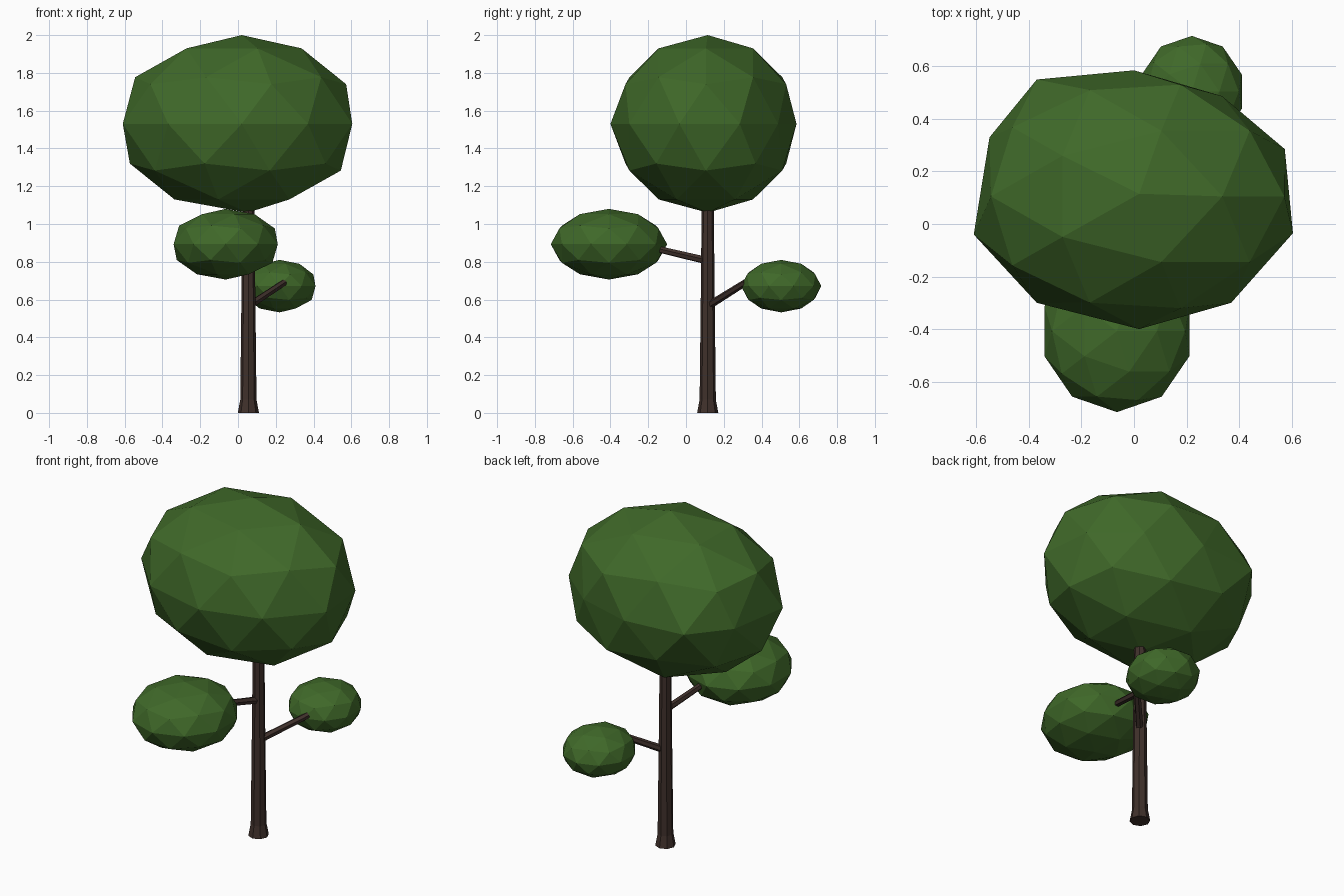
import bpy, bmesh, math
from mathutils import Vector

if "Cube" in bpy.data.objects:
    bpy.data.objects.remove(bpy.data.objects["Cube"])


def material(name, color):
    m = bpy.data.materials.new(name)
    m.diffuse_color = (*color, 1)
    m.use_nodes = True
    m.node_tree.nodes["Principled BSDF"].inputs["Base Color"].default_value = m.diffuse_color
    return m


bark = material("bark", (0.05, 0.03, 0.024))
leaf = material("leaf", (0.05, 0.14, 0.022))


def finish(name, bm, mat):
    bmesh.ops.recalc_face_normals(bm, faces=bm.faces)
    me = bpy.data.meshes.new(name)
    bm.to_mesh(me)
    bm.free()
    me.materials.append(mat)
    ob = bpy.data.objects.new(name, me)
    bpy.context.collection.objects.link(ob)
    return ob


def limb(name, rings, sides):
    """Tapered tube through (point, radius) rings, capped at both ends."""
    bm = bmesh.new()
    axis = (Vector(rings[-1][0]) - Vector(rings[0][0])).normalized()
    q = Vector((0, 0, 1)).rotation_difference(axis)
    loops = []
    for p, r in rings:
        loop = []
        for i in range(sides):
            a = 2 * math.pi * i / sides
            loop.append(bm.verts.new(Vector(p) + q @ Vector((r * math.cos(a), r * math.sin(a), 0))))
        loops.append(loop)
    for lo, hi in zip(loops, loops[1:]):
        for i in range(sides):
            j = (i + 1) % sides
            bm.faces.new((lo[i], lo[j], hi[j], hi[i]))
    bm.faces.new(loops[0][::-1])
    bm.faces.new(loops[-1])
    return finish(name, bm, bark)


def foliage(name, center, radii, equator=None, poles=None):
    """Faceted ball; optional hand-shaped waist ring (x, y) and pole (x, y)."""
    bm = bmesh.new()
    bmesh.ops.create_icosphere(bm, subdivisions=2, radius=1)
    for v in bm.verts:
        n = v.co.copy()
        v.co = Vector(c + r * k for c, r, k in zip(center, radii, n))
        if equator and abs(n.z) < 0.05:
            k = round((math.degrees(math.atan2(n.y, n.x)) % 360 - 18) / 36) % 10
            v.co.x, v.co.y = equator[k]
        if poles and abs(n.z) > 0.99:
            v.co.x, v.co.y = poles[n.z < 0]
    return finish(name, bm, leaf)


# Trunk with flared foot
tx, ty = 0.055, 0.115
limb("trunk", [((tx, ty, 0), 0.056), ((tx, ty, 0.07), 0.043),
               ((tx, ty, 0.6), 0.037), ((tx, ty, 1.2), 0.031)], 8)

# Branches
limb("front_branch", [((tx, ty, 0.805), 0.021), ((-0.005, -0.17, 0.872), 0.018)], 6)
limb("back_branch", [((tx, ty, 0.565), 0.021), ((0.245, 0.315, 0.69), 0.018)], 6)

# Foliage
foliage("crown", (0, 0.105, 1.53), (0.64, 0.5, 0.47),
        equator=[(0.574, 0.285), (0.335, 0.487), (0, 0.585), (-0.37, 0.55), (-0.55, 0.33),
                 (-0.61, -0.04), (-0.37, -0.3), (0.02, -0.4), (0.37, -0.3), (0.605, -0.035)],
        poles=[(0.02, 0.115), (0.05, 0.115)])
foliage("front_foliage", (-0.065, -0.408, 0.893), (0.29, 0.308, 0.187))
foliage("back_foliage", (0.22, 0.504, 0.671), (0.2, 0.212, 0.139))
